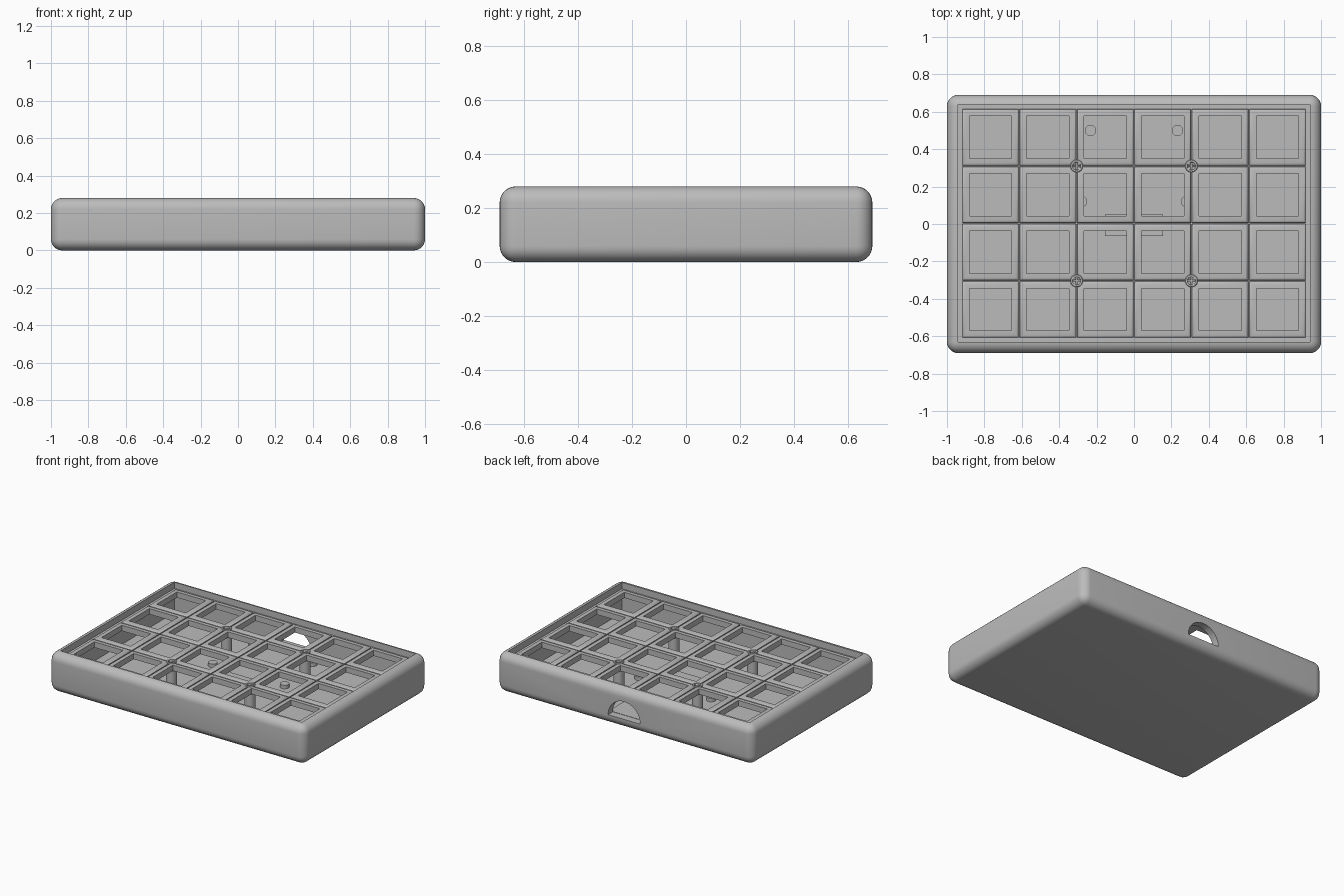
import bpy
import bmesh
from math import pi, cos, sin, sqrt
from mathutils import Matrix, Vector

if "Cube" in bpy.data.objects:
    bpy.data.objects.remove(bpy.data.objects["Cube"])

grey = bpy.data.materials.new("plain grey")
grey.use_nodes = True
GREY = (0.5, 0.5, 0.5, 1)
grey.diffuse_color = GREY
grey.node_tree.nodes["Principled BSDF"].inputs["Base Color"].default_value = GREY


def finish(name, bm, smooth=True):
    bmesh.ops.recalc_face_normals(bm, faces=bm.faces)
    mesh = bpy.data.meshes.new(name)
    bm.to_mesh(mesh)
    bm.free()
    mesh.materials.append(grey)
    ob = bpy.data.objects.new(name, mesh)
    bpy.context.collection.objects.link(ob)
    if smooth:
        shade(ob)
    return ob


def shade(ob):
    bpy.ops.object.select_all(action="DESELECT")
    ob.select_set(True)
    bpy.context.view_layer.objects.active = ob
    bpy.ops.object.shade_smooth_by_angle(angle=0.6)


def box(name, low, high, bevel=0.0):
    low, high = Vector(low), Vector(high)
    bm = bmesh.new()
    place = Matrix.Translation((low + high) / 2) @ Matrix.Diagonal((*(high - low), 1))
    bmesh.ops.create_cube(bm, size=1, matrix=place)
    if bevel:
        bmesh.ops.bevel(bm, geom=bm.edges[:], offset=bevel, segments=7,
                        profile=0.5, affect="EDGES")
    return finish(name, bm, bevel > 0)


def turned(name, profile, sides, centre, closed=True):
    """Sweep (radius, height) points round a vertical axis; four sides give a square."""
    bm = bmesh.new()
    scale = sqrt(2) if sides == 4 else 1
    rings = []
    for r, z in profile:
        angles = [2 * pi * (i + 0.5) / sides for i in range(sides)]
        rings.append([bm.verts.new((centre[0] + r * scale * cos(a),
                                    centre[1] + r * scale * sin(a), z)) for a in angles])
    pairs = list(zip(rings, rings[1:]))
    if closed:
        pairs.append((rings[-1], rings[0]))
    else:
        bm.faces.new(rings[0])
        bm.faces.new(rings[-1])
    for a, b in pairs:
        for i in range(sides):
            j = (i + 1) % sides
            bm.faces.new((a[i], a[j], b[j], b[i]))
    return finish(name, bm)


def cut(ob, cutter):
    mod = ob.modifiers.new("cut", "BOOLEAN")
    mod.operation = "DIFFERENCE"
    mod.solver = "EXACT"
    mod.object = cutter
    bpy.ops.object.select_all(action="DESELECT")
    bpy.context.view_layer.objects.active = ob
    ob.select_set(True)
    bpy.ops.object.modifier_apply(modifier=mod.name)
    bpy.data.objects.remove(cutter)


FLOOR, UNDER, BASE, TOP = 0.065, 0.21, 0.235, 0.25
PITCH, SHIFT = 0.307, 0.003

# Rounded case, hollowed from the top
case = box("case", (-1, -0.69, 0), (1, 0.69, 0.28), 0.06)
cut(case, box("cavity_cutter", (-0.942, -0.632, FLOOR), (0.942, 0.638, 0.4)))

# Arched cable opening through the back wall
bm = bmesh.new()
arch = [bm.verts.new((0.125 * cos(pi * i / 24), 0.6, 0.07 + 0.125 * sin(pi * i / 24)))
        for i in range(25)]
face = bm.faces.new(arch)
extruded = bmesh.ops.extrude_face_region(bm, geom=[face])["geom"]
bmesh.ops.translate(bm, vec=(0, 0.2, 0),
                    verts=[v for v in extruded if isinstance(v, bmesh.types.BMVert)])
cut(case, finish("cable_cutter", bm, False))
shade(case)

# Key plate: a grid of square frames with rounded outer edges
half = PITCH / 2
frame = [(0.113, UNDER), (0.113, TOP), (half - 0.016, TOP), (half - 0.009, TOP - 0.002),
         (half - 0.004, TOP - 0.007), (half - 0.003, BASE), (half, BASE), (half, UNDER)]
for row in range(4):
    for col in range(6):
        turned(f"key_frame_{row}_{col}", frame, 4,
               ((col - 2.5) * PITCH, (row - 1.5) * PITCH + SHIFT))

# Thin border that closes the gap between the frames and the case
ex, ey = 3 * PITCH, 2 * PITCH
for s, side in ((-1, "right"), (1, "left")):
    xs = sorted((s * ex, s * 0.942))
    box(f"plate_border_{side}", (xs[0], -0.632, UNDER), (xs[1], 0.638, BASE))
for s, side in ((-1, "front"), (1, "back")):
    ys = sorted((s * ey + SHIFT, s * 0.635 + SHIFT))
    box(f"plate_border_{side}", (-ex, ys[0], UNDER), (ex, ys[1], BASE))

# Screws at the frame corners, on columns standing on the floor
screw = [(0.034, UNDER), (0.034, TOP), (0.031, TOP + 0.003), (0.022, TOP + 0.003),
         (0.02, TOP - 0.008), (0.001, TOP - 0.008), (0.001, UNDER)]
for sx in (-1, 1):
    for sy in (-1, 1):
        spot = (sx * PITCH, sy * PITCH + SHIFT)
        tag = ("left" if sx > 0 else "right") + ("_back" if sy > 0 else "_front")
        turned(f"screw_{tag}", screw, 32, spot)
        turned(f"column_{tag}", [(0.035, FLOOR - 0.01), (0.035, UNDER)], 32, spot, False)

# Circuit board tray, its stop bar and four locating pegs
box("board_tray", (-0.155, 0.05, FLOOR - 0.01), (0.155, 0.636, FLOOR + 0.006))
box("board_stop", (-0.155, -0.065, FLOOR - 0.01), (0.155, 0.05, FLOOR + 0.03))
for s, side in ((-1, "right"), (1, "left")):
    for x, y, end in ((0.233, 0.5, "back"), (0.28, 0.12, "front")):
        turned(f"peg_{side}_{end}", [(0.03, FLOOR - 0.01), (0.03, FLOOR + 0.025)], 32,
               (s * x, y), False)
